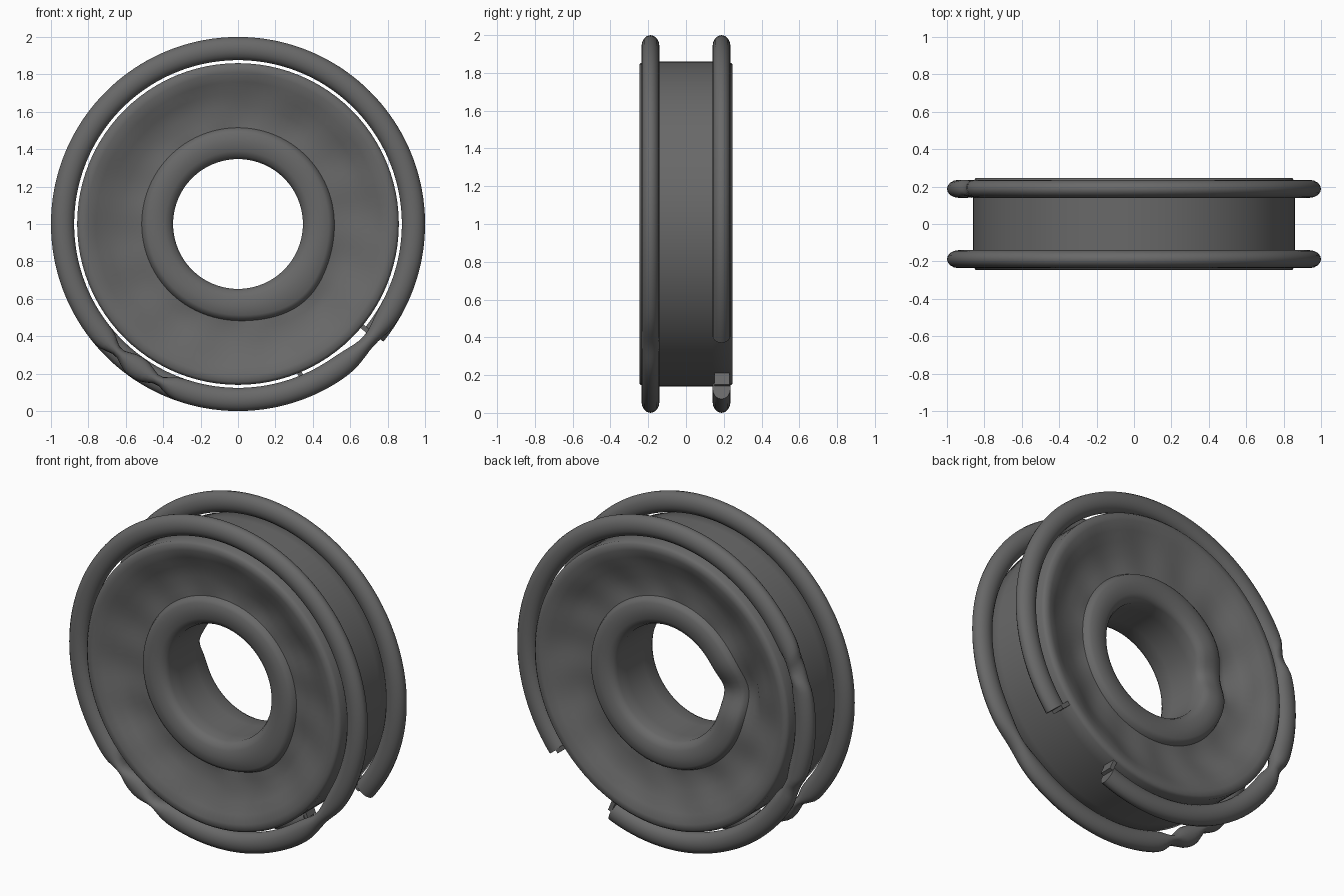
import bpy, bmesh, math
from mathutils import Vector

if "Cube" in bpy.data.objects:
    bpy.data.objects.remove(bpy.data.objects["Cube"])

CZ = 1.0
steel = bpy.data.materials.new("dark_steel")
steel.diffuse_color = (0.14, 0.14, 0.14, 1)
steel.use_nodes = True
steel.node_tree.nodes["Principled BSDF"].inputs["Base Color"].default_value = steel.diffuse_color


def finish(name, bm, angle=40):
    bmesh.ops.recalc_face_normals(bm, faces=bm.faces)
    me = bpy.data.meshes.new(name)
    bm.to_mesh(me)
    bm.free()
    me.materials.append(steel)
    ob = bpy.data.objects.new(name, me)
    bpy.context.collection.objects.link(ob)
    bpy.ops.object.select_all(action='DESELECT')
    ob.select_set(True)
    bpy.context.view_layer.objects.active = ob
    bpy.ops.object.shade_smooth_by_angle(angle=math.radians(angle))
    return ob


def skin(bm, loops, closed):
    """Bridge successive vertex loops, capping the ends when open."""
    n, m = len(loops), len(loops[0])
    for i in range(n if closed else n - 1):
        a, b = loops[i], loops[(i + 1) % n]
        for j in range(m):
            k = (j + 1) % m
            bm.faces.new((a[j], a[k], b[k], b[j]))
    if not closed:
        bm.faces.new(loops[0])
        bm.faces.new(loops[-1])


def bump(a, centre, width):
    d = (a - centre + 180) % 360 - 180
    return math.exp(-(d / width) ** 2)


# wheel body: one lathed section, front half (radius, depth) mirrored to the back
half = [(0.347, 0.08), (0.347, 0.165), (0.36, 0.19), (0.39, 0.207), (0.44, 0.213),
        (0.485, 0.208), (0.505, 0.195), (0.515, 0.172), (0.56, 0.17), (0.63, 0.178),
        (0.70, 0.20), (0.76, 0.228), (0.81, 0.246), (0.845, 0.246), (0.86, 0.23), (0.86, 0.14)]
section = [(r, -y, -1) for r, y in half] + [(r, y, 1) for r, y in reversed(half)]
bm = bmesh.new()
loops = []
N = 96
for i in range(N):
    deg = i * 360 / N
    a = math.radians(deg)
    loop = []
    for r, y, side in section:
        # hammered waviness on the dished faces, worn hub patches
        if 0.53 < r < 0.8:
            y += side * 0.008 * math.sin(9 * a + 14 * r) * math.cos(5 * a - 9 * r)
        if side > 0 and r < 0.6:
            y -= 0.05 * bump(deg, 172, 14) * (y > 0.1)
        elif side < 0 and 0.45 < r < 0.6:
            r += 0.03 * bump(deg, -50, 25)
        loop.append(bm.verts.new((r * math.cos(a), y, CZ + r * math.sin(a))))
    loops.append(loop)
skin(bm, loops, True)
finish("wheel_body", bm, 50)


def hoop(name, y, start, end, pinches):
    """Outer hoop; pinches are (angle, width, thinning, twist)."""
    bm = bmesh.new()
    closed = end - start >= 360
    steps = int((end - start) / 2)
    loops = []
    for i in range(steps if closed else steps + 1):
        deg = start + (end - start) * i / steps
        a = math.radians(deg)
        thin, twist = 1, 0
        for c, w, t, tw in pinches:
            b = bump(deg, c, w)
            thin -= t * b
            twist += tw * b
        loop = []
        for j in range(16):
            t = j * math.tau / 16
            u, v = 0.062 * thin * math.cos(t), 0.048 * math.sin(t)
            u, v = (u * math.cos(twist) - v * math.sin(twist),
                    u * math.sin(twist) + v * math.cos(twist))
            r = 0.938 + u
            loop.append(bm.verts.new((r * math.cos(a), y + v, CZ + r * math.sin(a))))
        loops.append(loop)
    skin(bm, loops, closed)
    return finish(name, bm)


# front hoop is complete but pinched; back hoop has a missing piece at lower right
hoop("front_hoop", -0.188, 0, 360, [(-42, 7, 0.4, 0), (-133, 4, 0.6, 0), (-117, 4, 0.6, 0)])
hoop("back_hoop", 0.188, -39, 292, [(160, 5, 0.5, 1.0), (205, 4, 0.4, 0.6)])

# small struts joining the broken hoop ends to the body
for label, deg in (("upper", -39.5), ("lower", -67.5)):
    a = math.radians(deg)
    d = Vector((math.cos(a), 0, math.sin(a)))
    bpy.ops.mesh.primitive_cube_add(size=1, location=(0.88 * d.x, 0.19, CZ + 0.88 * d.z),
                                    rotation=(0, -a, 0))
    ob = bpy.context.object
    ob.name = label + "_strut"
    ob.scale = (0.09, 0.08, 0.025)
    ob.data.materials.append(steel)
